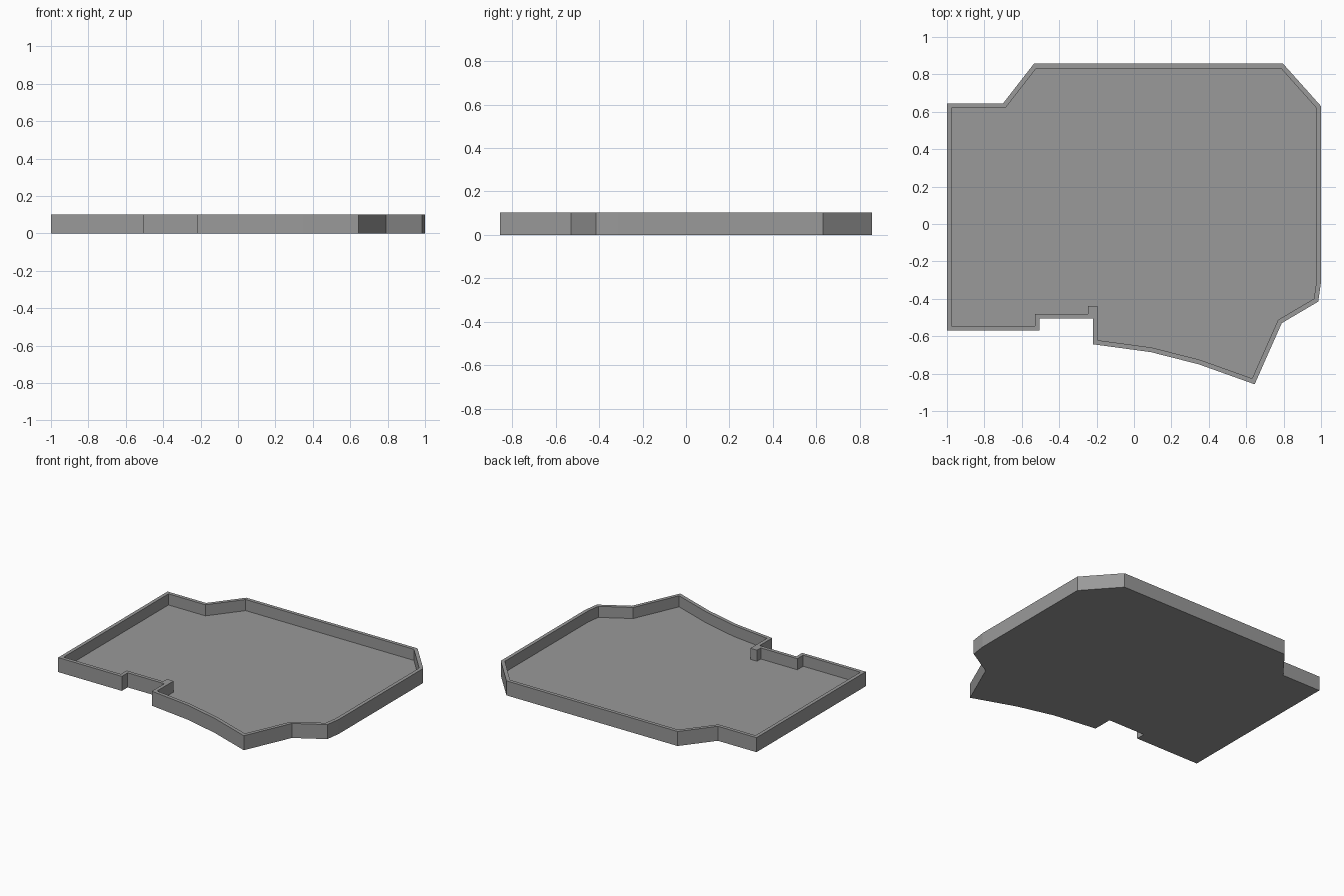
import bpy, bmesh
from mathutils import Vector

if "Cube" in bpy.data.objects:
    bpy.data.objects.remove(bpy.data.objects["Cube"])

HEIGHT, FLOOR, WALL = 0.102, 0.024, 0.025

# Plan outline, counter-clockwise
west = [(-1, 0.645), (-1, -0.57), (-0.505, -0.57), (-0.505, -0.505)]
notch = [(-0.22, -0.505)]
rest = [(-0.22, -0.643), (0.09, -0.685), (0.345, -0.75), (0.645, -0.857),
        (0.79, -0.53), (0.985, -0.415), (1, -0.31), (1, 0.63), (0.797, 0.857),
        (-0.535, 0.857), (-0.70, 0.645)]
# The inside also wraps round a small post at the notch corner
spike = [(-0.2205, -0.505), (-0.2205, -0.463), (-0.2195, -0.463)]


def inset(points, d):
    """Move every edge of a counter-clockwise outline inwards by d."""
    result = []
    n = len(points)
    for i in range(n):
        p = Vector(points[i])
        a = (p - Vector(points[i - 1])).normalized()
        b = (Vector(points[(i + 1) % n]) - p).normalized()
        na, nb = Vector((-a.y, a.x)), Vector((-b.y, b.x))
        result.append(p + (na + nb) * d / (1 + na.dot(nb)))
    return result


def ring(bm, points, z):
    return [bm.verts.new((p[0], p[1], z)) for p in points]


def loop_edges(bm, verts):
    return [bm.edges.new((v, verts[i - 1])) for i, v in enumerate(verts)]


def wall(bm, low, high):
    for i in range(len(low)):
        bm.faces.new((low[i - 1], low[i], high[i], high[i - 1]))


outer = west + notch + rest
inner = inset(west + spike + rest, WALL)

bm = bmesh.new()
# Outer wall and underside
base, rim_out = ring(bm, outer, 0), ring(bm, outer, HEIGHT)
wall(bm, base, rim_out)
bm.faces.new(base)
# Inner wall and floor
floor, rim_in = ring(bm, inner, FLOOR), ring(bm, inner, HEIGHT)
wall(bm, floor, rim_in)
bm.faces.new(floor)
# Flat rim between the two walls
rim_edges = [e for e in bm.edges if all(v.co.z > HEIGHT - 1e-5 for v in e.verts)]
bmesh.ops.triangle_fill(bm, use_beauty=True, use_dissolve=False, edges=rim_edges)
bmesh.ops.recalc_face_normals(bm, faces=bm.faces)

mesh = bpy.data.meshes.new("tray")
bm.to_mesh(mesh)
bm.free()
tray = bpy.data.objects.new("tray", mesh)
bpy.context.collection.objects.link(tray)

grey = bpy.data.materials.new("grey")
grey.diffuse_color = (0.32, 0.32, 0.32, 1)
grey.use_nodes = True
grey.node_tree.nodes["Principled BSDF"].inputs["Base Color"].default_value = grey.diffuse_color
mesh.materials.append(grey)
